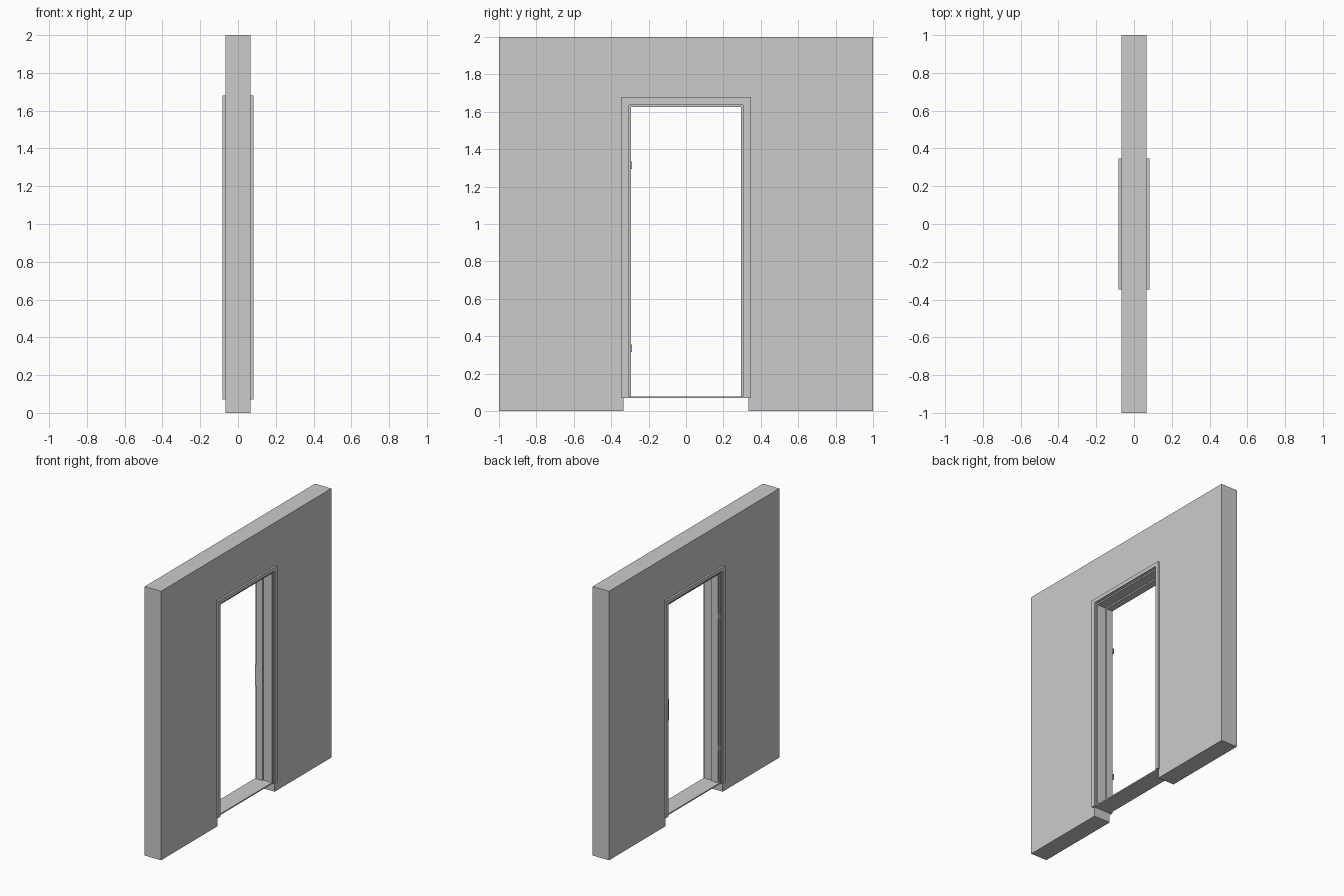
import bpy, bmesh

if "Cube" in bpy.data.objects:
    bpy.data.objects.remove(bpy.data.objects["Cube"])

SILL_Z = 0.07


def finish(name, bm):
    bmesh.ops.recalc_face_normals(bm, faces=bm.faces[:])
    mesh = bpy.data.meshes.new(name)
    bm.to_mesh(mesh)
    bm.free()
    obj = bpy.data.objects.new(name, mesh)
    bpy.context.collection.objects.link(obj)
    return obj


def portal(name, outer, inner, x0, x1, z0=SILL_Z):
    """Upside-down U in the YZ plane; outer/inner = (half width, top)."""
    (ow, ot), (iw, it) = outer, inner
    outline = [(-ow, z0), (-ow, ot), (ow, ot), (ow, z0),
               (iw, z0), (iw, it), (-iw, it), (-iw, z0)]
    bm = bmesh.new()
    face = bm.faces.new([bm.verts.new((x0, y, z)) for y, z in outline])
    ext = bmesh.ops.extrude_face_region(bm, geom=[face])
    moved = [g for g in ext["geom"] if isinstance(g, bmesh.types.BMVert)]
    bmesh.ops.translate(bm, verts=moved, vec=(x1 - x0, 0, 0))
    return finish(name, bm)


def box(name, lo, hi):
    bm = bmesh.new()
    bmesh.ops.create_cube(bm, size=1)
    for v in bm.verts:
        v.co = [(a + b) / 2 + c * (b - a) for a, b, c in zip(lo, hi, v.co)]
    return finish(name, bm)


# Wall with door opening
portal("wall", (1, 2), (0.335, 1.665), -0.067, 0.067, 0)

# Jamb lining and the door stop on its rear half
portal("jamb", (0.335, 1.665), (0.305, 1.635), -0.067, 0.067)
portal("door_stop", (0.305, 1.635), (0.295, 1.625), -0.057, -0.005)

# Casing trim on both wall faces, with a thin inner lip
for side, s in (("front", 1), ("rear", -1)):
    portal(side + "_casing", (0.348, 1.68), (0.32, 1.652), s * 0.067, s * 0.081)
    portal(side + "_casing_lip", (0.32, 1.652), (0.313, 1.645), s * 0.067, s * 0.074)

# Threshold plate
box("threshold", (-0.067, -0.305, SILL_Z), (0.067, 0.305, SILL_Z + 0.009))

# Hinges on one side, strike plate on the other
for name, z in (("lower_hinge", 0.335), ("upper_hinge", 1.315)):
    box(name, (-0.066, -0.306, z - 0.02), (-0.057, -0.29, z + 0.02))
box("strike_plate", (-0.065, 0.294, 0.77), (-0.045, 0.306, 0.93))
